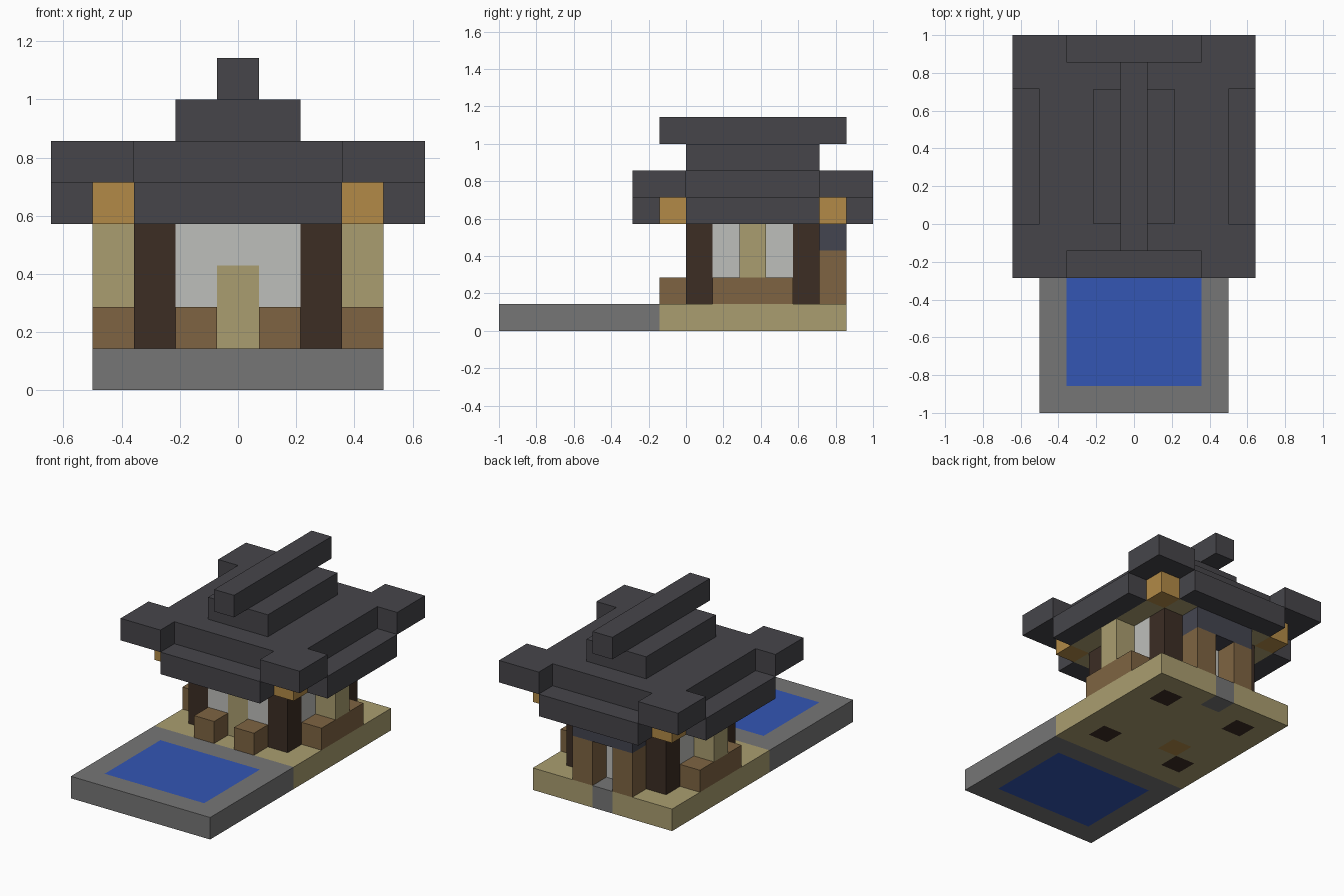
import bpy
import bmesh
from mathutils import Matrix, Vector

old = bpy.data.objects.get("Cube")
if old:
    bpy.data.objects.remove(old, do_unlink=True)

U = 1 / 7        # size of one block
MID = 2.5        # y of the house centre, in blocks


def material(name, rgb):
    lin = [((c / 255 + 0.055) / 1.055) ** 2.4 for c in rgb]
    mat = bpy.data.materials.new(name)
    mat.use_nodes = True
    mat.diffuse_color = (*lin, 1)
    mat.node_tree.nodes["Principled BSDF"].inputs["Base Color"].default_value = (*lin, 1)
    return mat


STONE = material("grey stone", (118, 118, 118))
WATER = material("blue water", (51, 86, 180))
SAND = material("sand", (170, 158, 112))
BROWN = material("brown wood", (126, 100, 66))
DARK = material("dark wood", (60, 45, 36))
PLASTER = material("white plaster", (190, 191, 187))
ORANGE = material("orange wood", (178, 138, 71))
ROOF = material("roof slate", (70, 69, 74))
SLATE = material("blue slate", (68, 69, 80))


def finish(name, bm, mats):
    bmesh.ops.recalc_face_normals(bm, faces=bm.faces)
    bmesh.ops.scale(bm, vec=(U, U, U), verts=bm.verts)
    mesh = bpy.data.meshes.new(name)
    bm.to_mesh(mesh)
    bm.free()
    for mat in mats:
        mesh.materials.append(mat)
    obj = bpy.data.objects.new(name, mesh)
    bpy.context.collection.objects.link(obj)
    return obj


def box_mesh(x, y, z):
    bm = bmesh.new()
    size = Vector((x[1] - x[0], y[1] - y[0], z[1] - z[0]))
    centre = Vector((sum(x), sum(y), sum(z))) / 2
    bmesh.ops.create_cube(bm, size=1, matrix=Matrix.Translation(centre) @ Matrix.Diagonal((*size, 1)))
    return bm


def box(name, mat, x, y, z):
    return finish(name, box_mesh(x, y, z), [mat])


def pair(name, mat, x, y, z):
    """A box on the left (+x) and its mirror on the right."""
    box("left_" + name, mat, x, y, z)
    box("right_" + name, mat, (-x[1], -x[0]), y, z)


def tiled_slab(name, x, y, z, mats, rule):
    """A slab cut along the block lines, coloured by block, then cleaned up."""
    bm = box_mesh(x, y, z)
    for axis, (lo, hi) in enumerate((x, y)):
        normal = Vector((axis == 0, axis == 1, 0))
        for i in range(1, round(hi - lo)):
            bmesh.ops.bisect_plane(bm, geom=bm.verts[:] + bm.edges[:] + bm.faces[:],
                                   plane_co=normal * (lo + i), plane_no=normal)
    bm.normal_update()
    for f in bm.faces:
        c = f.calc_center_median() - f.normal * 0.5
        f.material_index = mats.index(rule(round(c.x), c.y // 1))
    bmesh.ops.dissolve_limit(bm, angle_limit=0.01, verts=bm.verts, edges=bm.edges,
                             delimit={"MATERIAL"})
    finish(name, bm, mats)


# Ground: stone terrace with a pool, sand floor under the house
def ground_colour(x, y):
    if y < -1:
        return WATER if abs(x) < 3 and -6 <= y < -2 else STONE
    if abs(x) == 2 and y in (0, 4):
        return DARK
    if x == 0 and y == 5:
        return STONE
    return ORANGE if (x, y) == (-1, 1) else SAND


tiled_slab("ground", (-3.5, 3.5), (-7, 6), (0, 1),
           [STONE, WATER, SAND, DARK, ORANGE], ground_colour)

# Corner posts
for end, y in (("front", 0), ("back", 4)):
    pair(end + "_post", DARK, (1.5, 2.5), (y, y + 1), (1, 4))

# Front wall and door
pair("front_wall", PLASTER, (0.5, 1.5), (0, 1), (1, 4))
box("wall_above_door", PLASTER, (-0.5, 0.5), (0, 1), (3, 4))
box("door", SAND, (-0.5, 0.5), (0, 1), (1, 3))
pair("front_planter", BROWN, (0.5, 1.5), (-1, 0), (1, 2))

# Side walls with a bench and pillar
pair("side_wall", PLASTER, (1.5, 2.5), (1, 4), (1, 4))
pair("side_bench", BROWN, (2.5, 3.5), (1, 4), (1, 2))
pair("side_pillar", SAND, (2.5, 3.5), (2, 3), (2, 4))

# Back wall with porch
box("back_wall", PLASTER, (-1.5, 1.5), (4, 5), (1, 4))
pair("porch_post", BROWN, (0.5, 1.5), (5, 6), (1, 3))
box("porch_lintel", SLATE, (-1.5, 1.5), (5, 6), (3, 4))

# Ceiling with beam ends at its corners
tiled_slab("ceiling", (-3.5, 3.5), (-1, 6), (4, 5), [SAND, ORANGE],
           lambda x, y: ORANGE if abs(x) == 3 and y in (-1, 5) else SAND)

# Lower eaves
box("front_eave", ROOF, (-2.5, 2.5), (-2, -1), (4, 5))
box("back_eave", ROOF, (-2.5, 2.5), (6, 7), (4, 5))
pair("side_eave", ROOF, (3.5, 4.5), (0, 5), (4, 5))

# Main roof plate with projecting corners, one corner turned four times
corner = [(3.5, 2.5), (4.5, 2.5), (4.5, 4.5), (2.5, 4.5), (2.5, 3.5)]
bm = bmesh.new()
outline = []
for turn in range(4):
    outline += [bm.verts.new((x, y + MID, 5)) for x, y in corner]
    corner = [(-y, x) for x, y in corner]
face = bm.faces.new(outline)
top = bmesh.ops.extrude_face_region(bm, geom=[face])["geom"]
bmesh.ops.translate(bm, vec=(0, 0, 1), verts=[v for v in top if isinstance(v, bmesh.types.BMVert)])
finish("main_roof", bm, [ROOF])

# Upper roof and ridge
box("upper_roof", ROOF, (-1.5, 1.5), (0, 5), (6, 7))
box("roof_ridge", ROOF, (-0.5, 0.5), (-1, 6), (7, 8))
